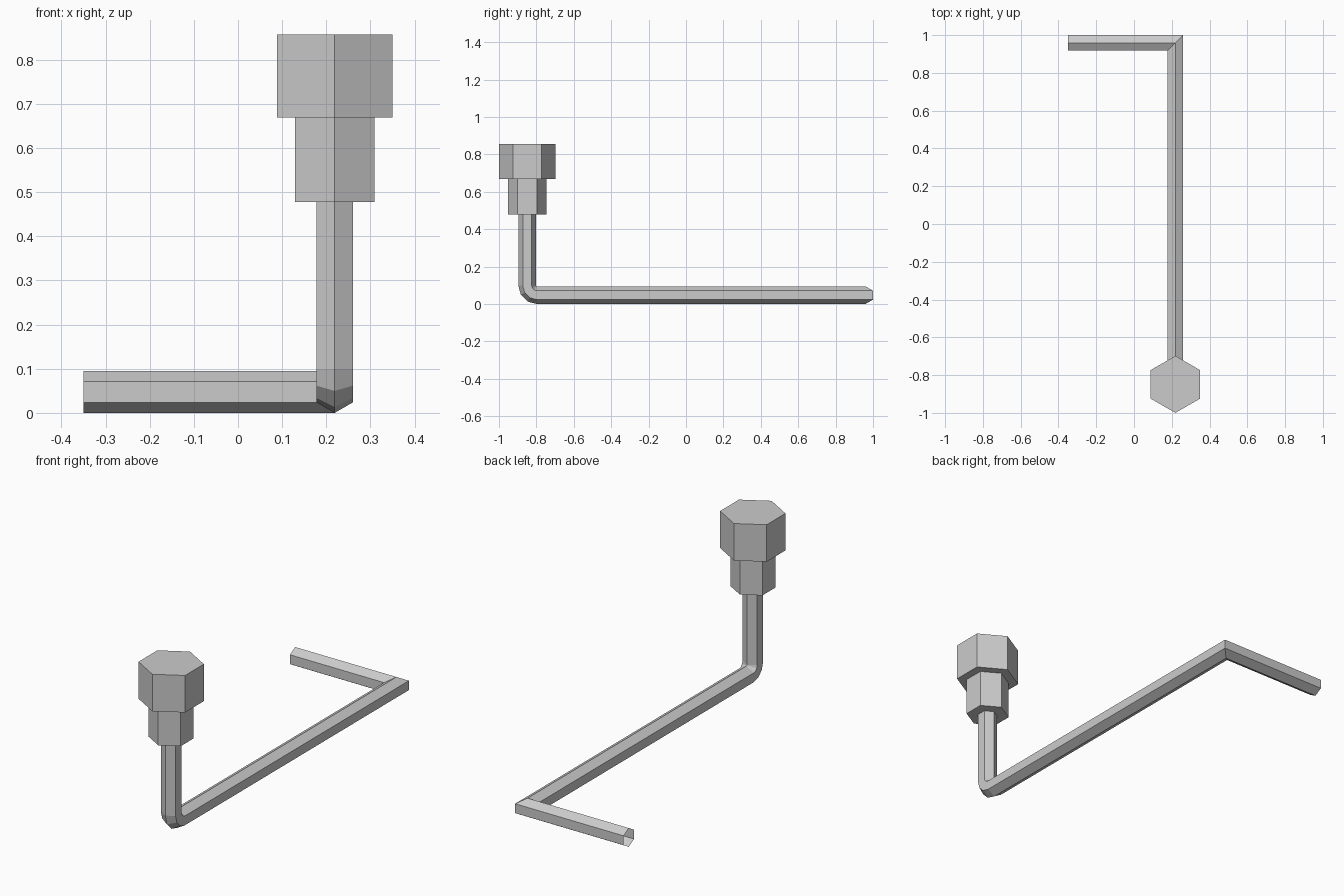
import bpy
import bmesh
from math import sin, cos, pi, radians
from mathutils import Vector

if "Cube" in bpy.data.objects:
    bpy.data.objects.remove(bpy.data.objects["Cube"])

# Single plain metal grey
metal = bpy.data.materials.new("metal_grey")
metal.use_nodes = True
grey = (0.6, 0.6, 0.6, 1)
metal.diffuse_color = grey
metal.node_tree.nodes["Principled BSDF"].inputs["Base Color"].default_value = grey

CX, CY = 0.219, -0.849      # axis of the upright
R = 0.0475                  # bar corner radius
BEND = 0.052                # centreline bend radius
END_X = -0.35


def make_object(name, bm):
    bmesh.ops.recalc_face_normals(bm, faces=bm.faces)
    mesh = bpy.data.meshes.new(name)
    bm.to_mesh(mesh)
    bm.free()
    mesh.materials.append(metal)
    obj = bpy.data.objects.new(name, mesh)
    bpy.context.collection.objects.link(obj)


def hex_ring(bm, centre, u, v, radius):
    """Hexagon with a corner pointing along v."""
    return [bm.verts.new(Vector(centre) + radius * (sin(i * pi / 3) * Vector(u)
            + cos(i * pi / 3) * Vector(v))) for i in range(6)]


def loft(bm, rings):
    for a, b in zip(rings, rings[1:]):
        for i in range(6):
            j = (i + 1) % 6
            bm.faces.new((a[i], a[j], b[j], b[i]))


# Bent hexagonal bar: upright, rounded bend, long arm, mitred corner, short arm
bm = bmesh.new()
side, down = (1, 0, 0), (0, 0, -1)
rings = [hex_ring(bm, (CX, CY, 0.5), side, (0, -1, 0), R)]
for step in range(4):
    t = radians(30 * step)
    out = Vector((0, -cos(t), -sin(t)))
    pivot = Vector((CX, CY + BEND, R + BEND))
    rings.append(hex_ring(bm, pivot + BEND * out, side, out, R))
corner_y = 1 - R * cos(pi / 6)
rings.append(hex_ring(bm, (CX, corner_y, R), (1, 1, 0), down, R))
rings.append(hex_ring(bm, (END_X, corner_y, R), (0, 1, 0), down, R))
loft(bm, rings)
make_object("bent_bar", bm)

# Stepped hexagonal head
for name, radius, low, high in (("head_collar", 0.104, 0.478, 0.669),
                                ("head_cap", 0.151, 0.669, 0.857)):
    bm = bmesh.new()
    ends = [hex_ring(bm, (CX, CY, z), side, (0, -1, 0), radius) for z in (low, high)]
    loft(bm, ends)
    for ring in ends:
        bm.faces.new(ring)
    make_object(name, bm)
